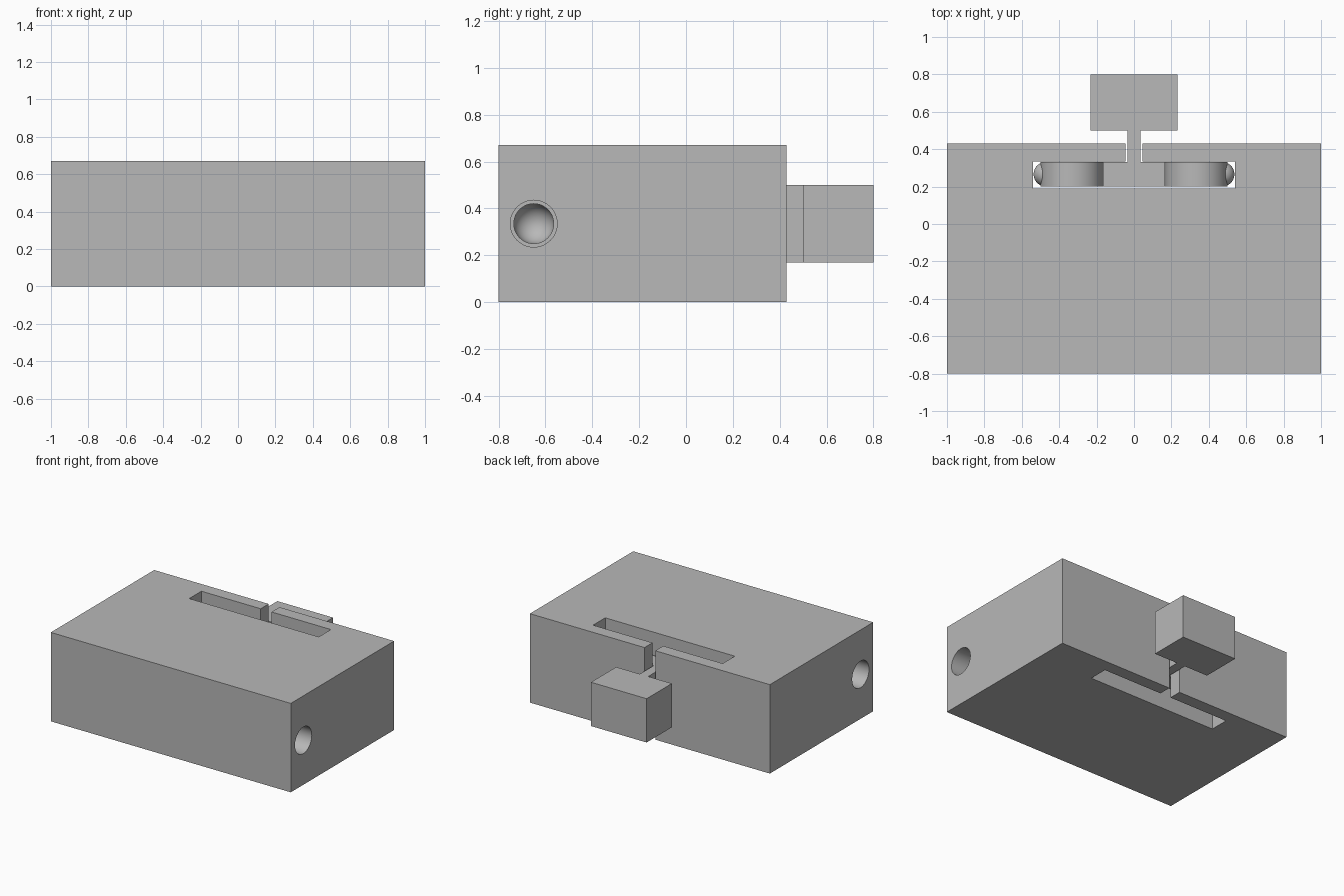
import bpy, bmesh, math
from mathutils import Matrix, Vector

default = bpy.data.objects.get("Cube")
if default:
    bpy.data.objects.remove(default, do_unlink=True)

grey = bpy.data.materials.new("plain grey")
grey.use_nodes = True
COLOUR = (0.48, 0.48, 0.48, 1)
grey.diffuse_color = COLOUR
grey.node_tree.nodes["Principled BSDF"].inputs["Base Color"].default_value = COLOUR

HEIGHT = 0.67
MID_Z = HEIGHT / 2
KEY_LOW, KEY_HIGH = 0.17, 0.5


def make_object(name, bm, smooth=False):
    bmesh.ops.recalc_face_normals(bm, faces=bm.faces)
    mesh = bpy.data.meshes.new(name)
    bm.to_mesh(mesh)
    bm.free()
    mesh.materials.append(grey)
    ob = bpy.data.objects.new(name, mesh)
    bpy.context.collection.objects.link(ob)
    if smooth:
        smooth_object(ob)
    return ob


def smooth_object(ob):
    bpy.ops.object.select_all(action='DESELECT')
    ob.select_set(True)
    bpy.context.view_layer.objects.active = ob
    bpy.ops.object.shade_smooth_by_angle(angle=math.radians(30))


def extrude_outline(name, half, low, high):
    """Extrude an outline, mirrored over x = 0, upwards."""
    outline = half + [(-x, y) for x, y in reversed(half)]
    bm = bmesh.new()
    face = bm.faces.new([bm.verts.new((x, y, low)) for x, y in outline])
    grown = bmesh.ops.extrude_face_region(bm, geom=[face])
    tops = [v for v in grown["geom"] if isinstance(v, bmesh.types.BMVert)]
    bmesh.ops.translate(bm, verts=tops, vec=(0, 0, high - low))
    return make_object(name, bm)


def bore_cutter(side):
    """Stepped, round-ended bore turned about the x axis."""
    profile = [(1.05, 0), (1.05, 0.1), (0.6, 0.1), (0.6, 0.085)]
    for i in range(9):
        a = math.pi / 2 * i / 8
        profile.append((0.5 - 0.085 * math.sin(a), 0.085 * math.cos(a)))
    bm = bmesh.new()
    verts = [bm.verts.new((side * x, -0.65, MID_Z + r)) for x, r in profile]
    edges = [bm.edges.new(pair) for pair in zip(verts, verts[1:])]
    bmesh.ops.spin(bm, geom=verts + edges, cent=(0, -0.65, MID_Z), axis=(1, 0, 0),
                   angle=math.tau, steps=48, use_merge=True)
    bmesh.ops.remove_doubles(bm, verts=bm.verts, dist=0.0001)
    cutter = make_object("bore_cutter", bm)
    cutter.hide_render = True
    return cutter


# Main block with a T-shaped slot open at the back
body = extrude_outline("body", [(1, -0.8), (1, 0.43), (0.045, 0.43), (0.045, 0.335),
                                (0.54, 0.335), (0.54, 0.19)], 0, HEIGHT)
bm = bmesh.new()
bm.from_mesh(body.data)
bm.free()

# Side bores
cutters = [bore_cutter(side) for side in (1, -1)]
for cutter in cutters:
    mod = body.modifiers.new("bore", 'BOOLEAN')
    mod.operation, mod.solver, mod.object = 'DIFFERENCE', 'EXACT', cutter
bpy.context.view_layer.update()
cut_mesh = bpy.data.meshes.new_from_object(
    body.evaluated_get(bpy.context.evaluated_depsgraph_get()))
body.modifiers.clear()
body.data = cut_mesh
for cutter in cutters:
    bpy.data.objects.remove(cutter, do_unlink=True)
smooth_object(body)

# Sliding key: crossbar, stem and handle in one piece
extrude_outline("key", [(0.165, 0.2), (0.165, 0.332), (0.035, 0.332), (0.035, 0.5),
                        (0.232, 0.5), (0.232, 0.8)], KEY_LOW, KEY_HIGH)

# Rollers at both ends of the crossbar, each with a domed tip
for side, label in ((1, "left"), (-1, "right")):
    bm = bmesh.new()
    place = Matrix.Translation((side * 0.333, 0.266, MID_Z)) @ Matrix.Rotation(math.pi / 2, 4, 'X')
    bmesh.ops.create_cone(bm, cap_ends=True, segments=64, radius1=0.168, radius2=0.168,
                          depth=0.132, matrix=place)
    make_object(label + "_roller", bm, True)

    bm = bmesh.new()
    place = Matrix.Translation((side * 0.472, 0.266, MID_Z)) @ Matrix.Rotation(math.pi / 2, 4, 'Y')
    bmesh.ops.create_uvsphere(bm, u_segments=32, v_segments=16, radius=0.065, matrix=place)
    make_object(label + "_roller_tip", bm, True)
